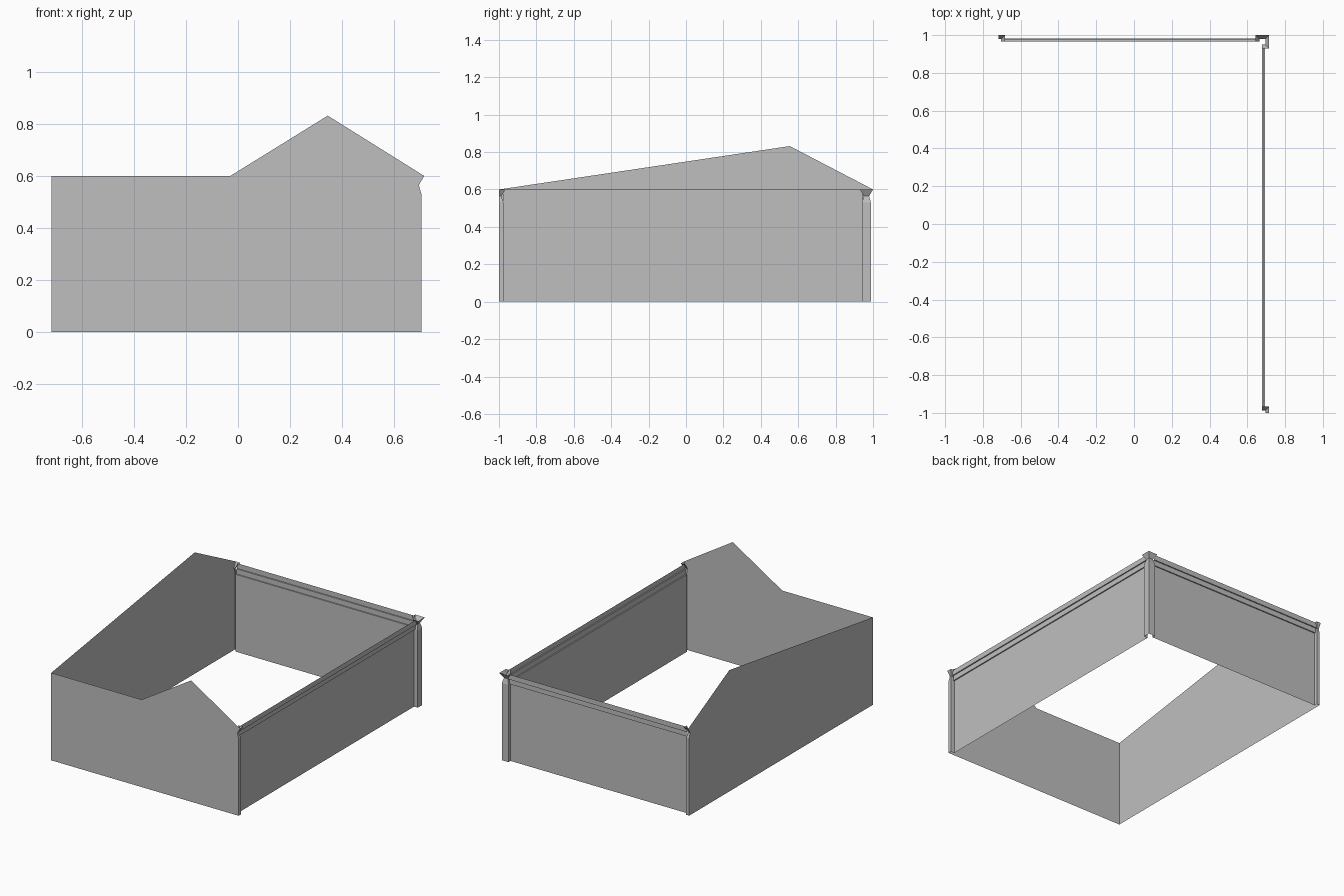
import bpy

if "Cube" in bpy.data.objects:
    bpy.data.objects.remove(bpy.data.objects["Cube"], do_unlink=True)

grey = bpy.data.materials.new("plain grey")
grey.use_nodes = True
colour = (0.52, 0.52, 0.52, 1)
grey.diffuse_color = colour
grey.node_tree.nodes["Principled BSDF"].inputs["Base Color"].default_value = colour

# Shared heights: neck start, neck, and parapet top
NECK, WAIST, TOP, PEAK = 0.53, 0.565, 0.6, 0.832
# Post profile: height and outward offset from the shaft face
POST = [(0, 0), (NECK, 0), (WAIST, -0.01), (TOP, 0.011)]
LEFT, RIGHT, FRONT, BACK = -0.717, 0.705, -1.0, 0.989


def add_mesh(name, verts, faces):
    mesh = bpy.data.meshes.new(name)
    mesh.from_pydata(verts, [], faces)
    mesh.materials.append(grey)
    obj = bpy.data.objects.new(name, mesh)
    bpy.context.collection.objects.link(obj)
    return obj


def loft(name, rows):
    """Skin equal-length rows of points with quads."""
    n = len(rows[0])
    faces = [(r * n + i, r * n + i + 1, (r + 1) * n + i + 1, (r + 1) * n + i)
             for r in range(len(rows) - 1) for i in range(n - 1)]
    return add_mesh(name, [p for row in rows for p in row], faces)


# Flat gabled walls, whose free edges follow the post profile
edge = [(RIGHT + o, z) for z, o in POST]
outline = [(LEFT, 0)] + edge + [(0.345, PEAK), (-0.03, TOP), (LEFT, TOP)]
add_mesh("front_wall", [(x, FRONT, z) for x, z in outline], [range(len(outline))])

edge = [(BACK + o, z) for z, o in POST]
outline = [(FRONT, 0)] + edge + [(0.555, PEAK), (FRONT, TOP)]
add_mesh("left_wall", [(LEFT, y, z) for y, z in reversed(outline)],
         [range(len(outline))])

# Stepped walls: each band overhangs the one below
STEP = 0.008
bands = [(0, 0), (NECK, 0), (NECK, STEP), (WAIST, STEP),
         (WAIST, 2 * STEP), (TOP, 2 * STEP)]
SIDE, REAR = 0.677, 0.967
loft("right_wall", [[(SIDE + o, -0.978, z), (SIDE + o, 0.943, z)] for z, o in bands])
loft("back_wall", [[(0.657, REAR + o, z), (-0.695, REAR + o, z)] for z, o in bands])

# Corner posts, open on the inside, with a neck and flared cap
loft("back_right_post", [[(SIDE, 0.941 - o, z), (RIGHT + o, 0.941 - o, z),
                          (RIGHT + o, BACK + o, z), (0.655 - o, BACK + o, z),
                          (0.655 - o, REAR, z)] for z, o in POST])
loft("front_right_post", [[(RIGHT + o, FRONT, z), (RIGHT + o, -0.977 + o, z),
                           (SIDE, -0.977 + o, z)] for z, o in POST])
loft("back_left_post", [[(-0.694 + o, REAR, z), (-0.694 + o, BACK + o, z),
                         (LEFT, BACK + o, z)] for z, o in POST])
